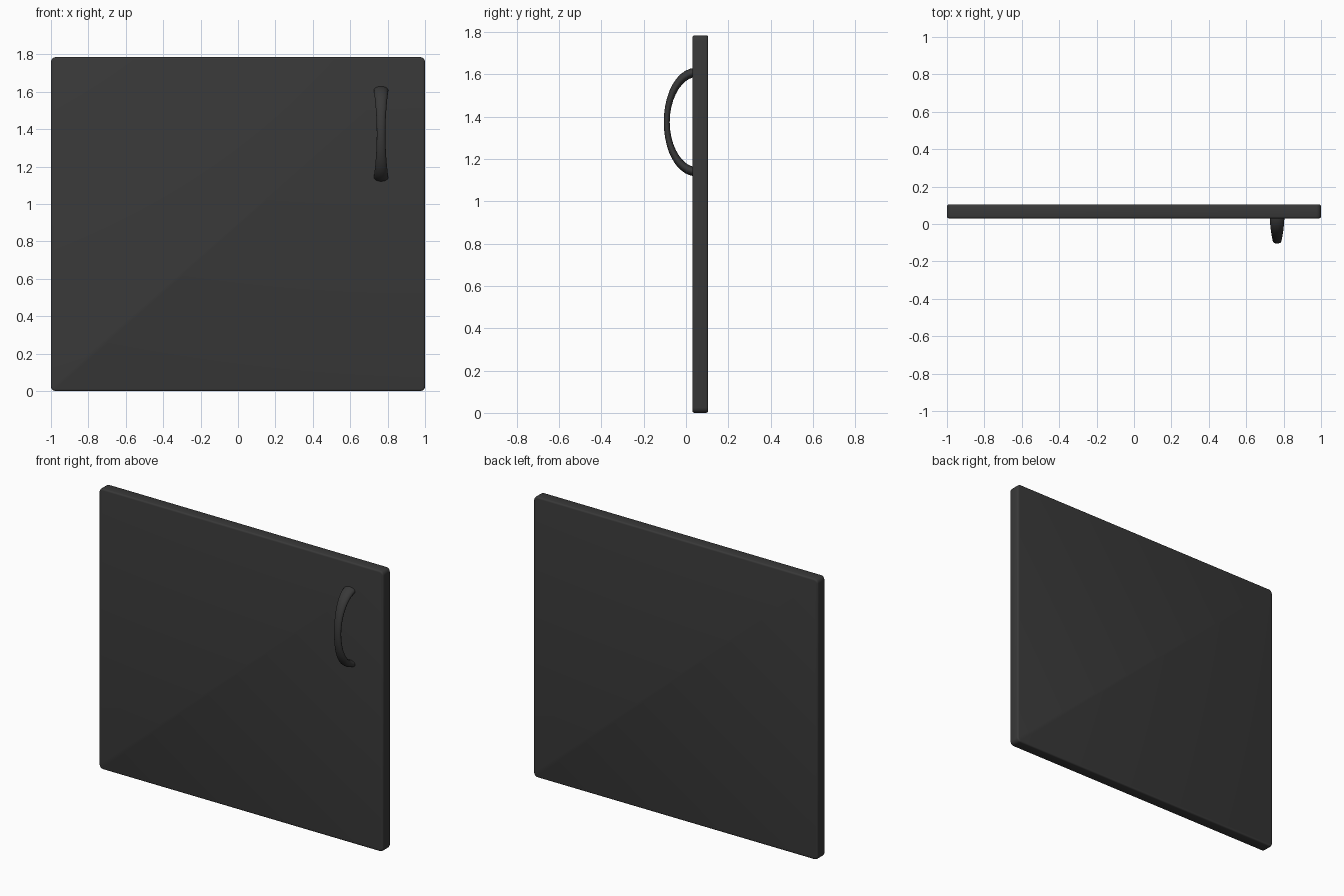
import bpy, bmesh, math
from mathutils import Vector

if "Cube" in bpy.data.objects:
    bpy.data.objects.remove(bpy.data.objects["Cube"])

dark = bpy.data.materials.new("dark_grey")
dark.diffuse_color = (0.04, 0.04, 0.04, 1)
dark.use_nodes = True
dark.node_tree.nodes["Principled BSDF"].inputs["Base Color"].default_value = dark.diffuse_color


def finish(name, bm):
    bmesh.ops.recalc_face_normals(bm, faces=bm.faces)
    mesh = bpy.data.meshes.new(name)
    bm.to_mesh(mesh)
    bm.free()
    mesh.materials.append(dark)
    ob = bpy.data.objects.new(name, mesh)
    bpy.context.collection.objects.link(ob)
    bpy.context.view_layer.objects.active = ob
    ob.select_set(True)
    bpy.ops.object.shade_smooth_by_angle(angle=math.radians(40))
    ob.select_set(False)
    return ob


# Door panel: slab with rounded corners, then a softened rim
W, H, Y0, Y1 = 2.0, 1.785, 0.03, 0.105
bm = bmesh.new()
bmesh.ops.create_cube(bm, size=1)
for v in bm.verts:
    v.co = Vector((v.co.x * W, (Y0 + Y1) / 2 + v.co.y * (Y1 - Y0), H / 2 + v.co.z * H))
corners = [e for e in bm.edges if abs(e.verts[0].co.y - e.verts[1].co.y) > 0.01]
bmesh.ops.bevel(bm, geom=corners, offset=0.025, segments=4, profile=0.5, affect='EDGES')
rim = [e for e in bm.edges if abs(e.verts[0].co.y - e.verts[1].co.y) < 0.001]
bmesh.ops.bevel(bm, geom=rim, offset=0.01, segments=3, profile=0.5, affect='EDGES')
finish("door_panel", bm)

# Pull handle: oval section swept along an arch, slimmer in the middle
CX, CZ, CY = 0.765, 1.375, 0.05
RY, RZ = 0.141, 0.235
STEPS, SIDES = 20, 16
bm = bmesh.new()
rings = []
for i in range(STEPS + 1):
    t = math.pi * i / STEPS - math.pi / 2
    centre = Vector((CX, CY - RY * math.cos(t), CZ + RZ * math.sin(t)))
    normal = Vector((0, -math.cos(t) / RY, math.sin(t) / RZ)).normalized()
    flare = abs(math.sin(t)) ** 2
    half_w = 0.023 + 0.016 * flare
    half_t = 0.014 + 0.008 * flare
    ring = []
    for k in range(SIDES):
        a = math.tau * k / SIDES
        ring.append(bm.verts.new(centre + Vector((half_w * math.cos(a), 0, 0))
                                 + normal * half_t * math.sin(a)))
    rings.append(ring)
for r0, r1 in zip(rings, rings[1:]):
    for k in range(SIDES):
        n = (k + 1) % SIDES
        bm.faces.new((r0[k], r0[n], r1[n], r1[k]))
bm.faces.new(rings[0])
bm.faces.new(rings[-1])
finish("pull_handle", bm)
